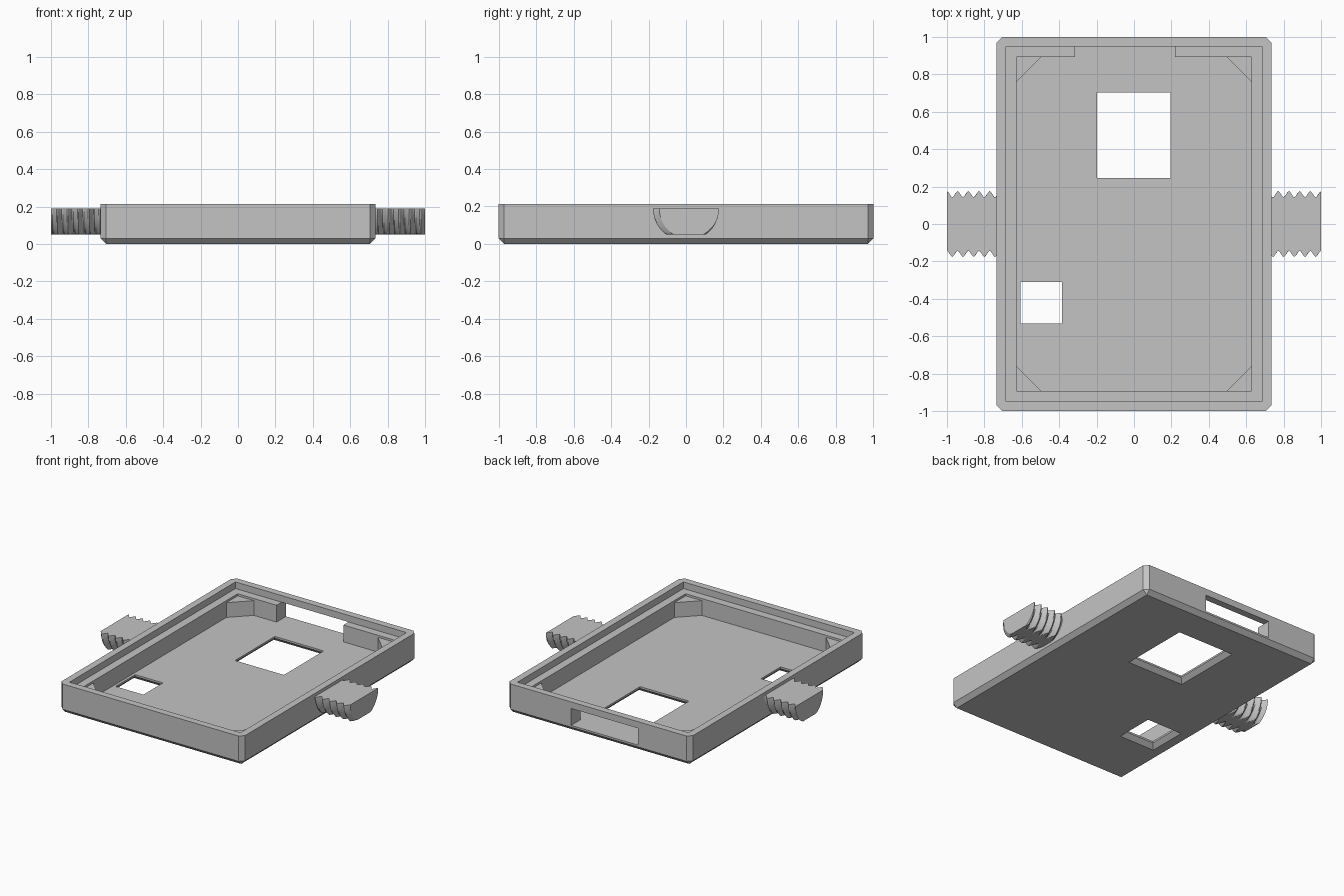
import bpy, bmesh, math

HX, HY, TOP = 0.735, 1.0, 0.213      # tray half sizes and height
BEV, FLOOR, LEDGE = 0.03, 0.043, 0.165

cube = bpy.data.objects.get("Cube")
if cube:
    bpy.data.objects.remove(cube, do_unlink=True)

grey = bpy.data.materials.new("plain grey")
grey.use_nodes = True
colour = (0.55, 0.55, 0.55, 1)
grey.diffuse_color = colour
grey.node_tree.nodes["Principled BSDF"].inputs["Base Color"].default_value = colour


def loft(name, rings):
    """Skin a list of equal-length closed rings and cap both ends."""
    bm = bmesh.new()
    vs = [[bm.verts.new(p) for p in ring] for ring in rings]
    n = len(rings[0])
    for a, b in zip(vs, vs[1:]):
        for i in range(n):
            j = (i + 1) % n
            bm.faces.new((a[i], a[j], b[j], b[i]))
    bm.faces.new(vs[0])
    bm.faces.new(vs[-1])
    bmesh.ops.remove_doubles(bm, verts=bm.verts, dist=1e-5)
    bmesh.ops.recalc_face_normals(bm, faces=bm.faces)
    mesh = bpy.data.meshes.new(name)
    bm.to_mesh(mesh)
    bm.free()
    mesh.materials.append(grey)
    ob = bpy.data.objects.new(name, mesh)
    bpy.context.collection.objects.link(ob)
    return ob


def outline(x0, x1, y0, y1, z, cut=0.0):
    """Rectangle with its corners cut off."""
    c = cut
    pts = [(x0 + c, y0), (x1 - c, y0), (x1, y0 + c), (x1, y1 - c),
           (x1 - c, y1), (x0 + c, y1), (x0, y1 - c), (x0, y0 + c)]
    return [(x, y, z) for x, y in pts]


def centred(inset, z, cut=0.0):
    return outline(-HX + inset, HX - inset, -HY + inset, HY - inset, z, cut)


def block(x0, x1, y0, y1, z0, z1):
    return loft("cutter", [outline(x0, x1, y0, y1, z) for z in (z0, z1)])


def flared_hole(x0, x1, y0, y1):
    """Window through the floor, widening toward the underside."""
    rings = []
    for grow, z in ((BEV + 0.01, -0.01), (0, BEV), (0, 0.1)):
        rings.append(outline(x0 - grow, x1 + grow, y0 - grow, y1 + grow, z))
    return loft("cutter", rings)


def subtract(target, cutter):
    cutter.hide_render = True
    mod = target.modifiers.new("cut", 'BOOLEAN')
    mod.operation, mod.solver, mod.object = 'DIFFERENCE', 'EXACT', cutter
    bpy.context.view_layer.objects.active = target
    bpy.ops.object.modifier_apply(modifier=mod.name)
    bpy.data.objects.remove(cutter, do_unlink=True)


# Tray: bevelled slab, hollowed with a stepped lip
tray = loft("tray", [centred(BEV, 0), centred(0, BEV, BEV), centred(0, TOP, BEV)])
subtract(tray, loft("cutter", [centred(0.108, FLOOR), centred(0.108, LEDGE),
                               centred(0.05, LEDGE), centred(0.05, 0.3)]))

# Floor windows and the slot in the back wall
subtract(tray, flared_hole(-0.197, 0.195, 0.247, 0.703))
subtract(tray, flared_hole(-0.608, -0.385, -0.533, -0.309))
subtract(tray, block(-0.315, 0.22, 0.8, 1.1, FLOOR, LEDGE))

# Triangular posts in the inner corners
IX, IY, LEG, LAP = HX - 0.108, HY - 0.108, 0.13, 0.02
for sx, side in ((-1, "right"), (1, "left")):
    for sy, end in ((-1, "front"), (1, "back")):
        tri = [(IX + LAP, IY + LAP), (IX - LEG - LAP, IY + LAP), (IX + LAP, IY - LEG - LAP)]
        loft(f"{end}_{side}_corner_post",
             [[(sx * x, sy * y, z) for x, y in tri] for z in (FLOOR - 0.01, 0.15)])

# Threaded half rods on both sides, flat above and below
PITCH, CREST, ROOT, ROD_Z, ROD_LOW = 2 / 35, 0.176, 0.143, 0.19, 0.05
ARC, STEPS = 28, 8


def thread_ring(x):
    ring = []
    for i in range(ARC + 1):
        a = -math.pi * i / ARC
        t = ((x - 1) / PITCH - a / math.tau) % 1.0
        wave = abs(2 * t - 1)                       # 1 at crest, 0 at root
        wave = min(1, max(0, (wave - 0.1) / 0.8))   # small flats on both
        r = ROOT + (CREST - ROOT) * wave
        ring.append((x, r * math.cos(a), max(ROD_LOW, ROD_Z + r * math.sin(a))))
    return ring


for name, start, stop in (("left_threaded_rod", 0.71, 1.0),
                          ("right_threaded_rod", -1.0, -0.71)):
    count = round((stop - start) / PITCH * STEPS)
    loft(name, [thread_ring(start + (stop - start) * k / count) for k in range(count + 1)])
